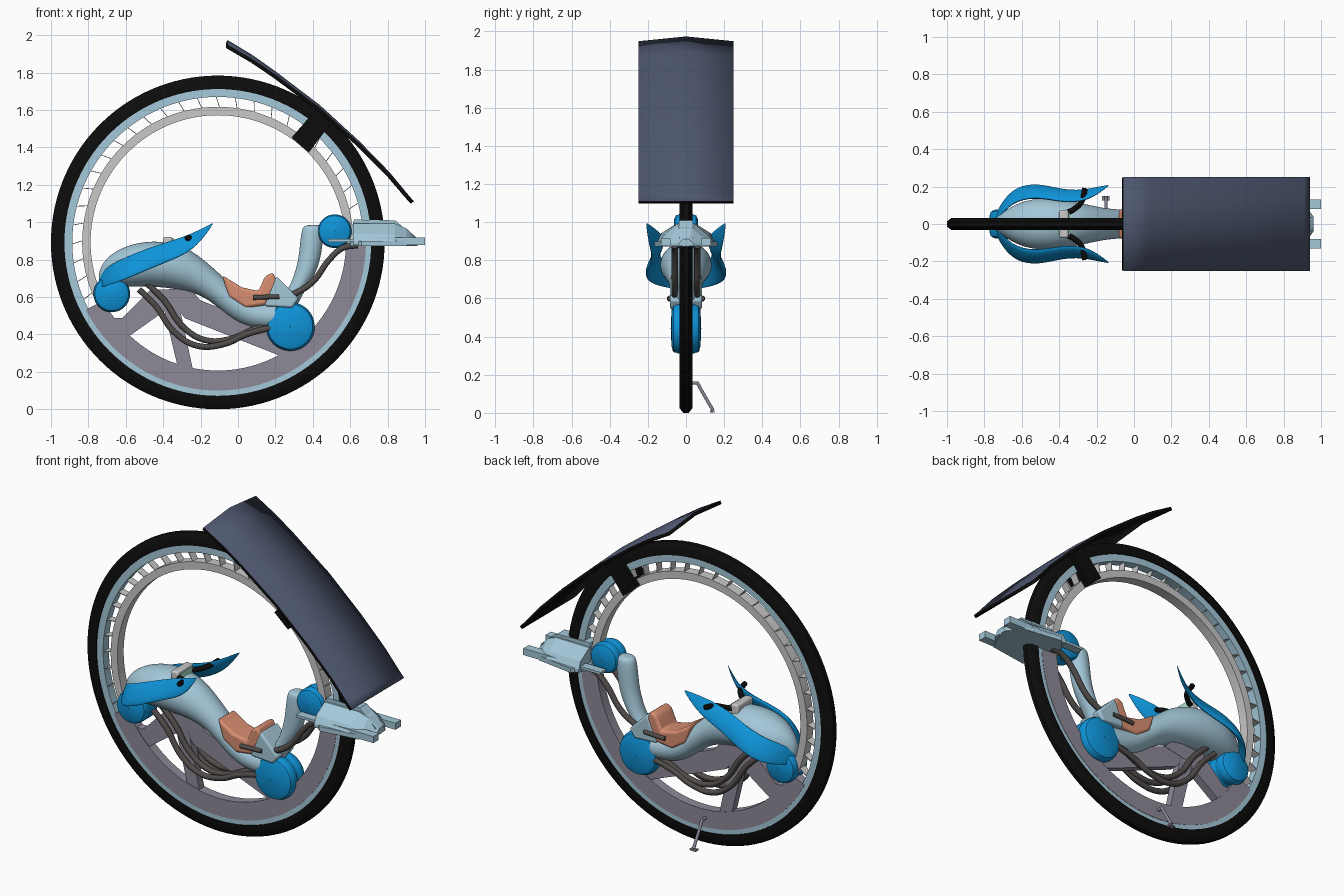
import bpy, bmesh, math
from mathutils import Vector

if "Cube" in bpy.data.objects:
    bpy.data.objects.remove(bpy.data.objects["Cube"])

CX, CZ = -0.108, 0.90          # wheel centre


def mat(name, r, g, b):
    m = bpy.data.materials.new(name)
    m.diffuse_color = [((c / 255 + 0.055) / 1.055) ** 2.4 if c > 10 else c / 255 / 12.92
                       for c in (r, g, b)] + [1]
    m.use_nodes = True
    m.node_tree.nodes["Principled BSDF"].inputs["Base Color"].default_value = m.diffuse_color
    return m


BLACK = mat("black rubber", 12, 12, 12)
SKY = mat("pale blue", 164, 200, 217)
BLUE = mat("bright blue", 14, 148, 217)
GREY = mat("light grey", 200, 200, 200)
PLATE = mat("mauve grey", 141, 137, 151)
HOSE = mat("dark grey", 80, 76, 74)
SEAT = mat("terracotta", 216, 142, 113)
SLATE = mat("slate", 78, 87, 111)
MINT = mat("mint", 175, 228, 203)


def finish(name, bm, m, smooth=True, subsurf=0, bevel=0):
    bmesh.ops.recalc_face_normals(bm, faces=bm.faces)
    me = bpy.data.meshes.new(name)
    bm.to_mesh(me)
    bm.free()
    o = bpy.data.objects.new(name, me)
    bpy.context.collection.objects.link(o)
    me.materials.append(m)
    if bevel:
        b = o.modifiers.new("bevel", 'BEVEL')
        b.width, b.segments = bevel, 3
    if subsurf:
        s = o.modifiers.new("subsurf", 'SUBSURF')
        s.levels = s.render_levels = subsurf
    if smooth:
        bpy.ops.object.select_all(action='DESELECT')
        o.select_set(True)
        bpy.context.view_layer.objects.active = o
        bpy.ops.object.shade_smooth_by_angle(angle=math.radians(40))
    return o


def skin(name, rings, m, closed=False, **kw):
    """Bridge rings of points, capping the ends unless closed."""
    bm = bmesh.new()
    vs = [[bm.verts.new(p) for p in r] for r in rings]
    n = len(rings[0])
    for i in range(len(vs) if closed else len(vs) - 1):
        a, b = vs[i], vs[(i + 1) % len(vs)]
        for j in range(n):
            bm.faces.new((a[j], a[(j + 1) % n], b[(j + 1) % n], b[j]))
    if not closed:
        bm.faces.new(vs[0])
        bm.faces.new(vs[-1])
    return finish(name, bm, m, **kw)


def arc_ring(name, profile, m, a0=0, a1=360, cx=CX, cz=CZ, n=120):
    """Sweep an (r, y) profile about the y axis."""
    full = a1 - a0 == 360
    rings = []
    for i in range(n if full else n + 1):
        t = math.radians(a0 + (a1 - a0) * i / n)
        rings.append([(cx + r * math.cos(t), y, cz + r * math.sin(t)) for r, y in profile])
    return skin(name, rings, m, closed=full)


def rect(r0, r1, w):
    return [(r0, -w), (r1, -w), (r1, w), (r0, w)]


def ellipse(c, u, v, n=14):
    c, u, v = Vector(c), Vector(u), Vector(v)
    return [c + u * math.cos(k * math.tau / n) + v * math.sin(k * math.tau / n) for k in range(n)]


def slab(name, pts, y0, y1, m, **kw):
    """Side profile in x and z, extruded across y."""
    return skin(name, [[(x, y, z) for x, z in pts] for y in (y0, y1)], m, **kw)


def box(name, x, y, z, m, **kw):
    return slab(name, [(x[0], z[0]), (x[1], z[0]), (x[1], z[1]), (x[0], z[1])], y[0], y[1], m, **kw)


def tube(name, pts, r, m):
    cu = bpy.data.curves.new(name, 'CURVE')
    cu.dimensions, cu.bevel_depth, cu.bevel_resolution = '3D', r, 3
    cu.use_fill_caps, cu.resolution_u = True, 8
    sp = cu.splines.new('BEZIER')
    sp.bezier_points.add(len(pts) - 1)
    for b, p in zip(sp.bezier_points, pts):
        b.co = p
        b.handle_left_type = b.handle_right_type = 'AUTO'
    o = bpy.data.objects.new(name, cu)
    bpy.context.collection.objects.link(o)
    cu.materials.append(m)
    return o


# Wheel: tyre, rim, slats, inner ring
arc_ring("tyre", [(.82, -.033), (.868, -.033), (.892, -.014), (.892, .014), (.868, .033), (.82, .033)], BLACK)
arc_ring("rim", rect(.778, .822, .027), SKY)
arc_ring("inner_ring", rect(.68, .725, .03), GREY, -2, 204, n=80)
bm = bmesh.new()
for i in range(48):
    t = math.tau * i / 48
    d = Vector((math.cos(t), 0, math.sin(t)))
    s = Vector((-math.sin(t), 0, math.cos(t)))
    if 207 < math.degrees(t) < 356:
        continue
    q = [Vector((CX, 0, CZ)) + d * r + s * o for r, o in ((.72, -.012), (.72, -.008), (.785, .012), (.785, .008))]
    lo, hi = [[bm.verts.new(p + Vector((0, y, 0))) for p in q] for y in (-.024, .024)]
    bm.faces.new(lo)
    bm.faces.new(hi)
    for k in range(4):
        bm.faces.new((lo[k], lo[(k + 1) % 4], hi[(k + 1) % 4], hi[k]))
finish("rim_slats", bm, GREY, smooth=False)

# Lower frame plate and its struts
arc_ring("frame_crescent", rect(.685, .792, .029), PLATE, 207, 359, n=60)
slab("rear_strut", [(-.76, .50), (-.70, .42), (-.58, .40), (-.355, .56), (-.2, .59), (-.26, .655),
                    (-.47, .645), (-.62, .495)], -.025, .025, PLATE, smooth=False)
slab("middle_strut", [(-.40, .56), (-.32, .59), (-.24, .215), (-.32, .225)], -.024, .024, PLATE, smooth=False)
slab("front_strut", [(-.39, .64), (-.2, .59), (.14, .457), (.33, .377), (.235, .29), (-.285, .495)],
     -.023, .023, PLATE, smooth=False)

# Hub discs
for name, x, z, r, w in (("main_hub", .28, .45, .13, .08), ("front_hub", .517, .96, .09, .065),
                         ("rear_hub", -.675, .625, .098, .08)):
    half = [(.002, w), (r * .72, w * .95), (r * .92, w * .82), (r, w * .55), (r, w * .2), (r * .96, w * .1)]
    arc_ring(name, half + [(a, -b) for a, b in reversed(half)], BLUE, cx=x, cz=z, n=48)

# Body: tail, waist and underseat (x, bottom, top, half width)
body = [(-.745, .68, .74, .02), (-.72, .665, .80, .05), (-.66, .662, .855, .095), (-.56, .66, .90, .14),
        (-.42, .66, .915, .142), (-.28, .64, .885, .115), (-.17, .605, .80, .088), (-.07, .515, .71, .078),
        (.02, .455, .61, .08), (.14, .428, .575, .08), (.25, .43, .58, .07), (.32, .45, .56, .05)]
skin("body", [ellipse((x, 0, (a + b) / 2), (0, 0, (b - a) / 2), (0, w, 0)) for x, a, b, w in body], SKY, subsurf=2)

# Neck rising to the front hub (z, x0, x1, half width)
neck = [(.52, .17, .30, .05), (.60, .22, .335, .055), (.66, .275, .37, .055), (.73, .30, .415, .055),
        (.81, .322, .442, .055), (.90, .33, .456, .055), (.97, .34, .458, .052), (.995, .355, .455, .042)]
skin("neck", [ellipse(((a + b) / 2, 0, z), ((b - a) / 2, 0, 0), (0, w, 0)) for z, a, b, w in neck], SKY, subsurf=2)
tube("neck_link", [(.40, 0, .95), (.52, 0, .96), (.66, 0, .95)], .035, SKY)

# Seat and side panel
slab("seat", [(-.085, .725), (.02, .66), (.11, .64), (.145, .72), (.185, .74), (.21, .69),
              (.15, .565), (.04, .55), (-.05, .61)], -.08, .08, SEAT, bevel=.015)
slab("seat_front_panel", [(.205, .72), (.325, .60), (.29, .55), (.14, .56)], -.084, .084, SKY, bevel=.012)

# Dashboard in front of the tail
box("dashboard", (-.40, -.35), (-.075, .075), (.84, .93), GREY, bevel=.012)
box("dash_screen", (-.349, -.343), (-.06, .06), (.87, .92), MINT, smooth=False)

# Sweeping fins, handles, hoses (mirrored)
fin = [(-.745, .02, .68, .025), (-.71, .085, .715, .05), (-.63, .165, .75, .06), (-.51, .18, .80, .06),
       (-.39, .15, .845, .055), (-.28, .148, .885, .05), (-.2, .175, .935, .035), (-.132, .208, 1.003, .003)]
for side, s in (("right", -1), ("left", 1)):
    skin("fin_" + side, [ellipse((x, s * y, z), (0, -s * h * .6, h), (0, s * h * .28, h * .17))
                         for x, y, z, h in fin], BLUE, subsurf=2)
    tube("handle_" + side, [(-.38, s * .05, .89), (-.32, s * .08, .90), (-.28, s * .12, .915),
                            (-.262, s * .19, .927)], .015, BLACK)
    for i, (dx, dz, y) in enumerate(((0, 0, .055), (.045, .03, .04))):
        tube("lower_hose_%s_%d" % (side, i + 1),
             [(x + dx, s * y, z + dz) for x, z in ((-.53, .65), (-.44, .56), (-.34, .42), (-.22, .348),
                                                   (-.08, .355), (.05, .41), (.2, .45))], .017, HOSE)
    tube("front_hose_" + side, [(x, s * .06, z) for x, z in ((.22, .60), (.32, .635), (.40, .69), (.49, .81),
                                                            (.56, .87), (.64, .885))], .017, HOSE)
    tube("foot_peg_" + side, [(.08, s * .087, .605), (.15, s * .088, .608), (.22, s * .085, .61)], .013, HOSE)
    # Nose prongs
    a, b = sorted((s * .08, s * .132))
    box("nose_prong_" + side, (.62, 1.0), (a, b), (.885, .925), SKY, smooth=False)
    box("nose_blade_" + side, (.48, .64), (a, b), (.903, .918), SKY, smooth=False)
    # Canopy bracket arm
    a, b = sorted((s * .036, s * .062))
    slab("canopy_arm_" + side, [(.287, 1.461), (.378, 1.381), (.50, 1.54), (.42, 1.615)], a, b, BLACK, smooth=False)

# Nose cowl
cowl = [(.615, .15, .905, .13, .95, .05, 1.0), (.84, .14, .905, .115, .94, .045, 1.0),
        (.90, .12, .90, .09, .925, .035, .975), (.96, .04, .895, .03, .905, .015, .92)]
skin("nose_cowl", [[(x, y, z) for y, z in ((-a, .885), (-a, za), (-b, zb), (-c, zc),
                                           (c, zc), (b, zb), (a, za), (a, .885))]
                   for x, a, za, b, zb, c, zc in cowl], SKY, smooth=False)
slab("nose_ridge", [(.60, .95), (.62, 1.022), (.84, 1.018), (.955, .92)], -.036, .036, SKY, smooth=False)
base = [(.96, 0), (.90, .13), (.66, .165), (.60, .10), (.60, -.10), (.66, -.165), (.90, -.13)]
skin("nose_base", [[(x, y, z) for x, y in base] for z in (.88, .907)], SKY, smooth=False)

# Canopy: slate above, black below
bm = bmesh.new()
rows = [(-.055, 1.982), (.08, 1.90), (.20, 1.815), (.437, 1.635), (.65, 1.44), (.81, 1.276), (.91, 1.155), (.94, 1.12)]
grid = [[bm.verts.new((x, y, z - abs(y) * .1 * (1 - i / 7))) for y in (-.25, 0, .25)] for i, (x, z) in enumerate(rows)]
for a, b in zip(grid, grid[1:]):
    for j in range(2):
        bm.faces.new((a[j], b[j], b[j + 1], a[j + 1]))
roof = finish("canopy", bm, SLATE)
roof.data.materials.append(BLACK)
if roof.data.polygons[0].normal.z < 0:
    roof.data.flip_normals()
sol = roof.modifiers.new("thickness", 'SOLIDIFY')
sol.thickness, sol.offset = .02, -1
sol.material_offset = sol.material_offset_rim = 1
slab("canopy_clamp", [(.287, 1.461), (.378, 1.381), (.41, 1.42), (.32, 1.50)], -.05, .05, BLACK, smooth=False)

# Kickstand on the far side
tube("kickstand_pivot", [(-.15, .02, .165), (-.15, .062, .165)], .009, PLATE)
tube("kickstand", [(-.15, .058, .168), (-.15, .10, .093), (-.15, .142, .022)], .009, PLATE)
box("kickstand_foot", (-.17, -.13), (.125, .15), (.01, .02), PLATE, smooth=False)
# Ground the tyre
for o in bpy.context.collection.objects:
    o.location.z -= .008
